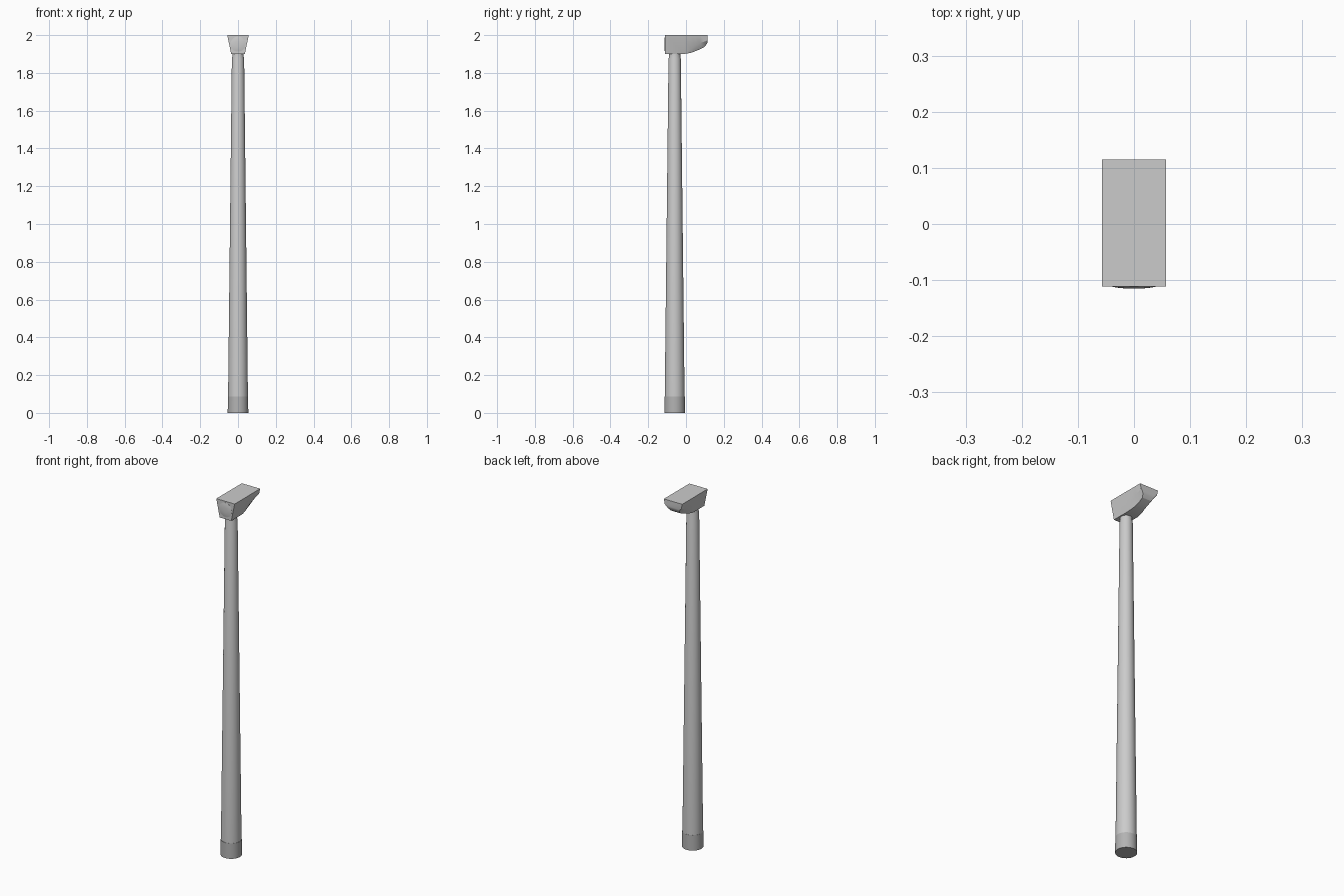
import bpy, bmesh, math

if "Cube" in bpy.data.objects:
    bpy.data.objects.remove(bpy.data.objects["Cube"])

POLE_Y = -0.06


def make_object(name, bm, angle=30):
    bmesh.ops.recalc_face_normals(bm, faces=bm.faces)
    mesh = bpy.data.meshes.new(name)
    bm.to_mesh(mesh)
    bm.free()
    ob = bpy.data.objects.new(name, mesh)
    bpy.context.collection.objects.link(ob)
    bpy.ops.object.select_all(action='DESELECT')
    ob.select_set(True)
    bpy.context.view_layer.objects.active = ob
    bpy.ops.object.shade_smooth_by_angle(angle=math.radians(angle))
    return ob


def loft(name, rings, angle=30):
    """Skin closed rings of points and cap both ends."""
    bm = bmesh.new()
    rows = [[bm.verts.new(p) for p in ring] for ring in rings]
    n = len(rows[0])
    for a, b in zip(rows, rows[1:]):
        for i in range(n):
            j = (i + 1) % n
            bm.faces.new((a[i], a[j], b[j], b[i]))
    bm.faces.new(rows[0])
    bm.faces.new(rows[-1])
    bmesh.ops.remove_doubles(bm, verts=bm.verts, dist=1e-5)
    return make_object(name, bm, angle)


def circle(r, z, n=32):
    return [(r * math.cos(t), POLE_Y + r * math.sin(t), z)
            for t in (2 * math.pi * i / n for i in range(n))]


def disc(r, y, n=32):
    return [(r * math.cos(t), y, 1.952 + r * math.sin(t))
            for t in (2 * math.pi * i / n for i in range(n))]


# Tapered pole with a narrower neck at the top
loft("pole", [circle(0.0525, 0.085), circle(0.0325, 1.875),
              circle(0.030, 1.885), circle(0.030, 1.905)])

# Darker foot sleeve
foot = loft("foot_sleeve", [circle(0.0545, 0), circle(0.0535, 0.086)])
mat = bpy.data.materials.new("dark_grey")
mat.diffuse_color = (0.45, 0.45, 0.45, 1)
mat.use_nodes = True
mat.node_tree.nodes["Principled BSDF"].inputs["Base Color"].default_value = mat.diffuse_color
foot.data.materials.append(mat)


# Lamp head: flared trapezoid sections, lower corners chamfered to the rear
def flare(z):
    return 0.036 + 0.021 * (z - 1.9) / 0.1


def section(y, low, mid, inset):
    half = [(0.057, 2.0), (flare(mid), mid), (flare(low) - inset, low)]
    return ([(x, y, z) for x, z in half] +
            [(-x, y, z) for x, z in reversed(half)])


loft("lamp_head", [section(*s) for s in (
    (-0.111, 1.900, 1.906, 0.0),
    (-0.010, 1.900, 1.906, 0.0),
    (0.025, 1.906, 1.925, 0.006),
    (0.050, 1.915, 1.945, 0.011),
    (0.075, 1.925, 1.958, 0.014),
    (0.098, 1.937, 1.966, 0.016),
    (0.110, 1.953, 1.970, 0.012),
    (0.115, 1.965, 1.974, 0.006))], 25)

# Shallow round cover on the front face
loft("front_cover", [disc(0.040, -0.108), disc(0.040, -0.1115),
                     disc(0.030, -0.1135), disc(0.015, -0.115)])
